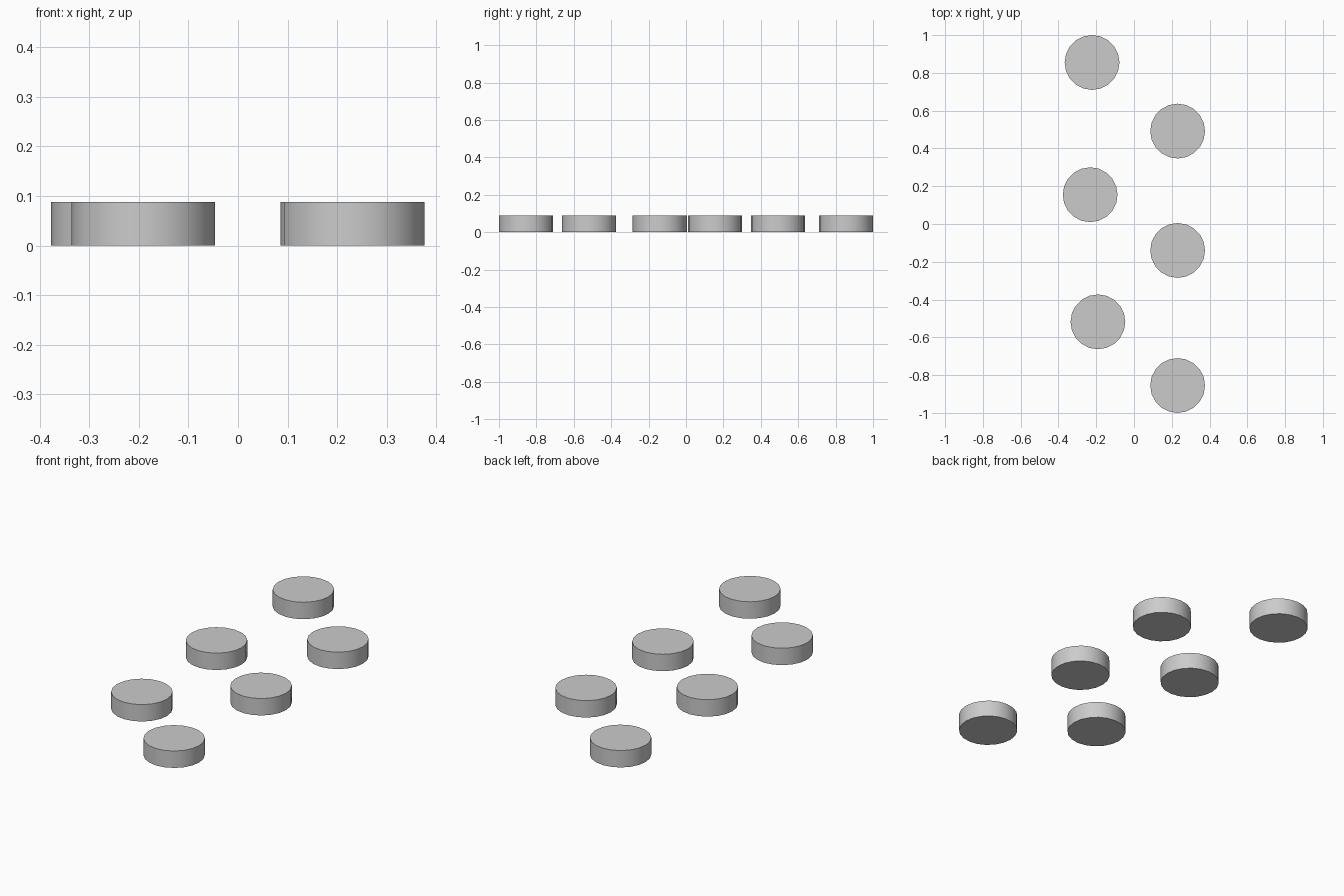
import bpy
import math

if "Cube" in bpy.data.objects:
    bpy.data.objects.remove(bpy.data.objects["Cube"])

RADIUS = 0.145
HEIGHT = 0.088
SIDES = 20

# Disc centres, zigzagging from back to front
CENTRES = [(-0.222, 0.855), (0.231, 0.492), (-0.232, 0.155),
           (0.231, -0.140), (-0.191, -0.518), (0.231, -0.855)]


def add_disc(index, x, y):
    # Short capped cylinder resting on the ground
    bpy.ops.mesh.primitive_cylinder_add(vertices=SIDES, radius=RADIUS, depth=HEIGHT,
                                        location=(x, y, HEIGHT / 2))
    disc = bpy.context.object
    disc.name = f"stepping_disc_{index}"
    # Smooth rim wall with sharp top and bottom edges
    bpy.ops.object.shade_smooth_by_angle(angle=math.radians(40))


for i, (cx, cy) in enumerate(CENTRES, 1):
    add_disc(i, cx, cy)
